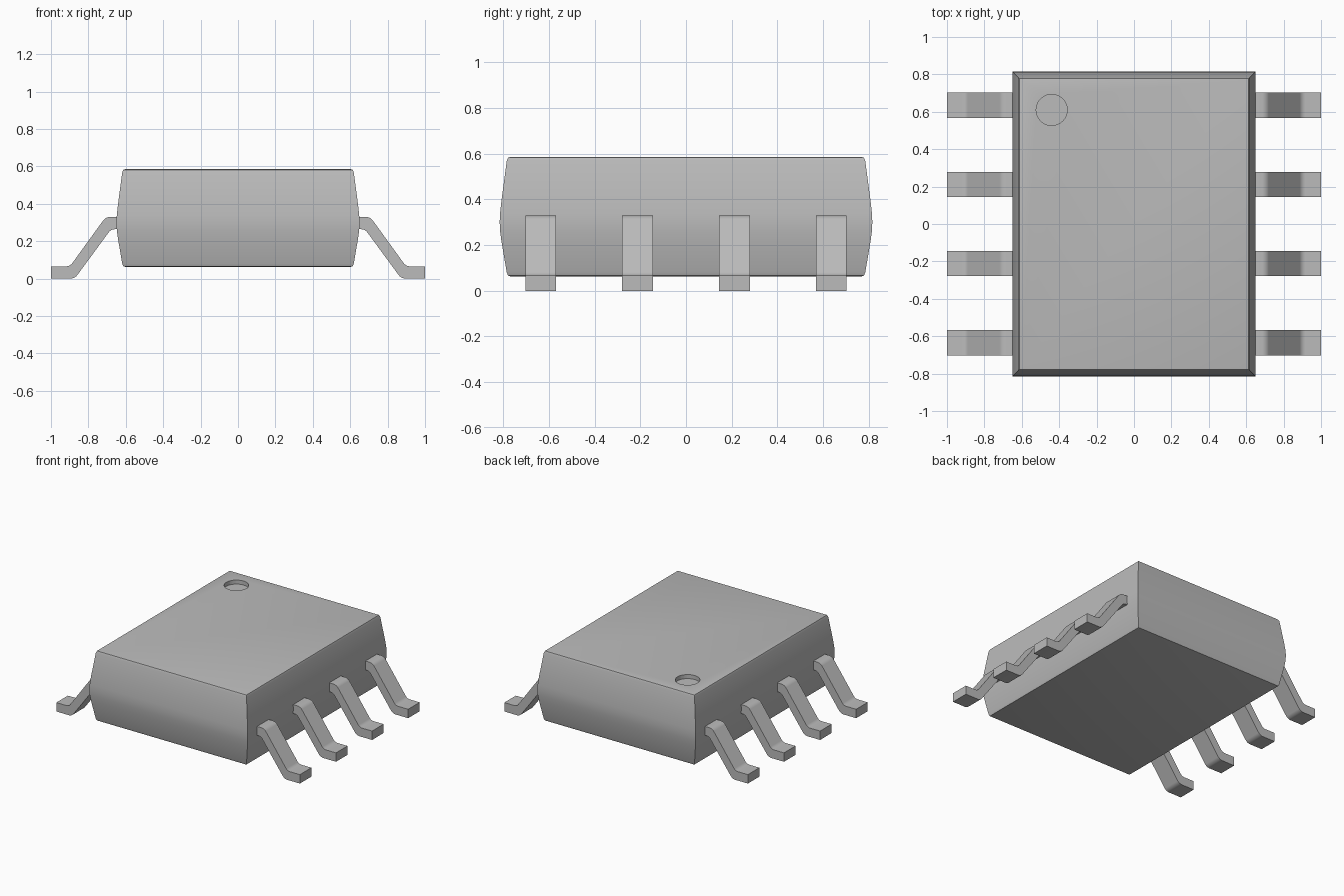
import bpy, bmesh, math

cube = bpy.data.objects.get("Cube")
if cube:
    bpy.data.objects.remove(cube)

grey = bpy.data.materials.new("neutral grey")
grey.use_nodes = True
colour = (0.5, 0.5, 0.5, 1)
grey.diffuse_color = colour
grey.node_tree.nodes["Principled BSDF"].inputs["Base Color"].default_value = colour


def finish(name, bm, angle):
    bmesh.ops.recalc_face_normals(bm, faces=bm.faces)
    mesh = bpy.data.meshes.new(name)
    bm.to_mesh(mesh)
    bm.free()
    mesh.materials.append(grey)
    obj = bpy.data.objects.new(name, mesh)
    bpy.context.collection.objects.link(obj)
    bpy.ops.object.select_all(action='DESELECT')
    obj.select_set(True)
    bpy.context.view_layer.objects.active = obj
    bpy.ops.object.shade_smooth_by_angle(angle=math.radians(angle))
    return obj


# Package body: rectangular rings of (inset, height), tapering from the waist
HALF_X, HALF_Y = 0.65, 0.815
rings = [(0.048, 0.063), (0.037, 0.066), (0.031, 0.08), (0.008, 0.215),
         (0.002, 0.26), (0, 0.30), (0.002, 0.34), (0.008, 0.395),
         (0.031, 0.568), (0.037, 0.582), (0.048, 0.585)]
bm = bmesh.new()
loops = []
for inset, z in rings:
    x, y = HALF_X - inset, HALF_Y - inset
    loops.append([bm.verts.new((sx * x, sy * y, z))
                  for sx, sy in ((-1, -1), (1, -1), (1, 1), (-1, 1))])
for low, high in zip(loops, loops[1:]):
    for i in range(4):
        j = (i + 1) % 4
        bm.faces.new((low[i], low[j], high[j], high[i]))
bm.faces.new(loops[0])
bm.faces.new(loops[-1])
body = finish("package_body", bm, 40)

# Orientation dimple cut into the top
bpy.ops.mesh.primitive_cylinder_add(vertices=48, radius=0.083, depth=0.08,
                                    location=(-0.44, 0.61, 0.595))
cutter = bpy.context.object
cutter.name = "dimple_cutter"
cutter.data.materials.append(grey)
cutter.hide_render = True
cut = body.modifiers.new("dimple", 'BOOLEAN')
cut.object = cutter
cut.operation = 'DIFFERENCE'
cut.solver = 'EXACT'
bpy.context.view_layer.objects.active = body
bpy.ops.object.modifier_apply(modifier=cut.name)
bpy.data.objects.remove(cutter)
bpy.ops.object.select_all(action='DESELECT')
body.select_set(True)
bpy.ops.object.shade_smooth_by_angle(angle=math.radians(40))

# Gull-wing leads: extruded profile with rounded bends
profile = [(0.635, 0.33), (0.707, 0.33), (0.898, 0.066), (1, 0.066),
           (1, 0), (0.873, 0), (0.679, 0.264), (0.635, 0.264)]
bends = {1: 0.022, 2: 0.018, 5: 0.022, 6: 0.018}
LEAD_WIDTH = 0.135


def lead(name, side, y):
    bm = bmesh.new()
    front, back = [[bm.verts.new((side * x, y + s * LEAD_WIDTH / 2, z))
                    for x, z in profile] for s in (-1, 1)]
    bm.faces.new(front)
    bm.faces.new(back[::-1])
    count = len(profile)
    for i in range(count):
        j = (i + 1) % count
        bm.faces.new((front[i], back[i], back[j], front[j]))
    for i, size in bends.items():
        edge = bm.edges.get((front[i], back[i]))
        bmesh.ops.bevel(bm, geom=[edge], offset=size, segments=5,
                        profile=0.5, affect='EDGES')
    finish(name, bm, 40)


for label, side in (("right", -1), ("left", 1)):
    for n, y in enumerate((-0.635, -0.2117, 0.2117, 0.635), 1):
        lead(f"{label}_lead_{n}", side, y)
